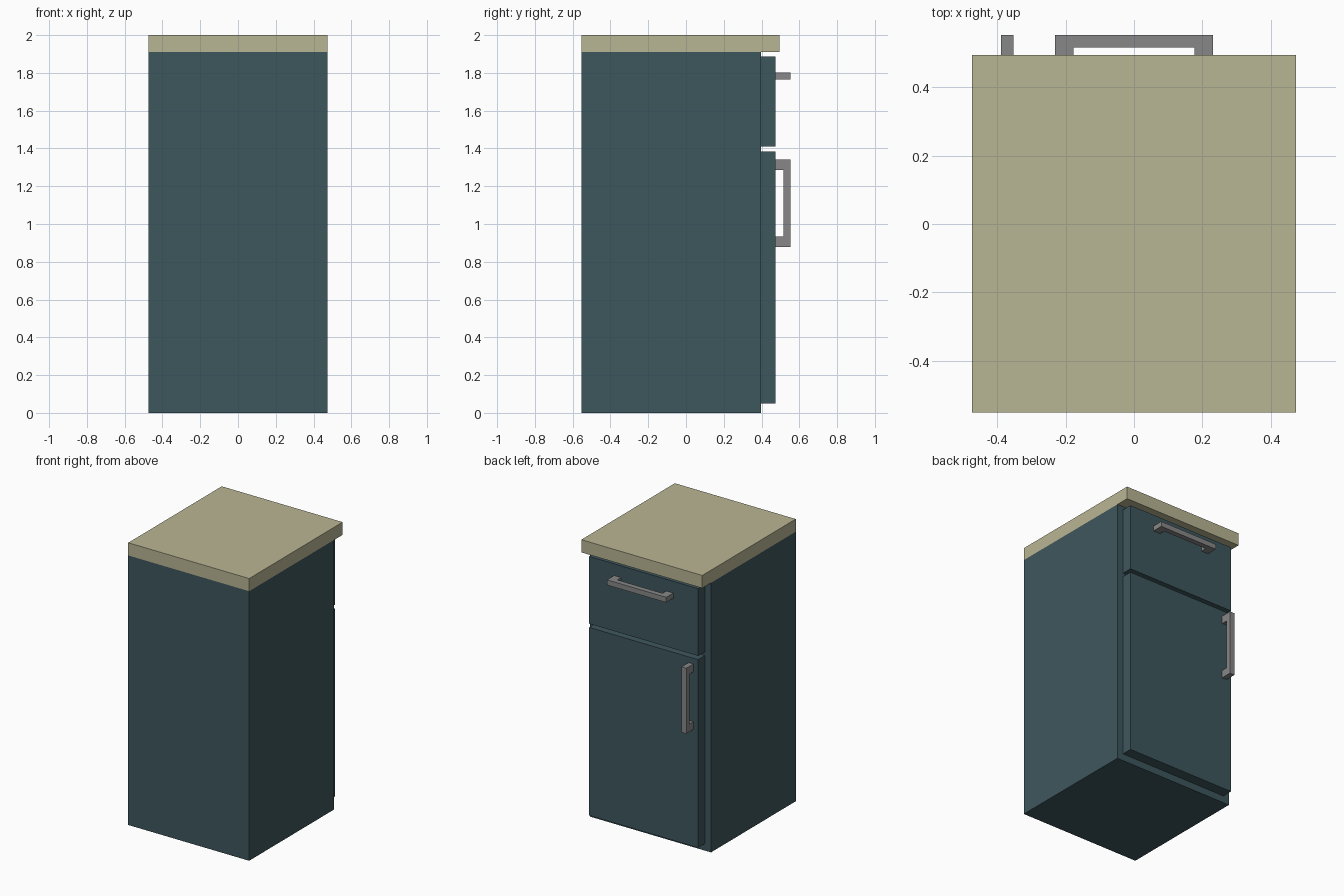
import bpy
import bmesh
from mathutils import Matrix, Vector
from math import pi

cube = bpy.data.objects.get("Cube")
if cube:
    bpy.data.objects.remove(cube, do_unlink=True)


def make_material(name, rgb, roughness):
    mat = bpy.data.materials.new(name)
    mat.use_nodes = True
    mat.diffuse_color = (*rgb, 1)
    shader = mat.node_tree.nodes["Principled BSDF"]
    shader.inputs["Base Color"].default_value = (*rgb, 1)
    shader.inputs["Roughness"].default_value = roughness
    return mat


TEAL = make_material("dark teal paint", (0.048, 0.095, 0.110), 0.6)
TAN = make_material("tan worktop", (0.485, 0.465, 0.296), 0.6)
GREY = make_material("grey metal", (0.242, 0.242, 0.242), 0.5)


def add_object(name, bm, mat):
    bmesh.ops.recalc_face_normals(bm, faces=bm.faces)
    mesh = bpy.data.meshes.new(name)
    bm.to_mesh(mesh)
    bm.free()
    mesh.materials.append(mat)
    obj = bpy.data.objects.new(name, mesh)
    bpy.context.collection.objects.link(obj)
    return obj


def add_box(name, low, high, mat):
    low, high = Vector(low), Vector(high)
    bm = bmesh.new()
    bmesh.ops.create_cube(bm, size=1)
    bmesh.ops.scale(bm, vec=high - low, verts=bm.verts)
    bmesh.ops.translate(bm, vec=(low + high) / 2, verts=bm.verts)
    return add_object(name, bm, mat)


def add_handle(name, location, vertical=False):
    """U-shaped pull: a flat bar on two square posts, lying along x."""
    half, post, reach, bar, thick = 0.232, 0.055, 0.079, 0.037, 0.037
    inner = half - post
    profile = [(-half, 0), (-half, reach), (half, reach), (half, 0),
               (inner, 0), (inner, reach - bar), (-inner, reach - bar), (-inner, 0)]
    bm = bmesh.new()
    face = bm.faces.new([bm.verts.new((x, y, -thick / 2)) for x, y in profile])
    top = bmesh.ops.extrude_face_region(bm, geom=[face])["geom"]
    bmesh.ops.translate(bm, vec=(0, 0, thick),
                        verts=[v for v in top if isinstance(v, bmesh.types.BMVert)])
    if vertical:
        bmesh.ops.rotate(bm, matrix=Matrix.Rotation(pi / 2, 3, 'Y'), verts=bm.verts)
    obj = add_object(name, bm, GREY)
    obj.location = location
    return obj


HALF_X = 0.474      # half width of body and worktop
BACK = -0.552       # flush plain side
BODY_Y = 0.397      # body face carrying the door and drawer
PANEL_Y = 0.474     # outer face of door and drawer
PANEL_X = HALF_X - 0.047

# Carcass and overhanging worktop
add_box("cabinet_body", (-HALF_X, BACK, 0), (HALF_X, BODY_Y, 1.91), TEAL)
add_box("worktop", (-HALF_X, BACK, 1.91), (HALF_X, 0.495, 2.0), TAN)

# Raised door and drawer front
for name, bottom, top in (("door", 0.05, 1.383), ("drawer_front", 1.409, 1.886)):
    add_box(name, (-PANEL_X, BODY_Y, bottom), (PANEL_X, PANEL_Y, top), TEAL)

# Pulls
add_handle("drawer_handle", (0, PANEL_Y, 1.784))
add_handle("door_handle", (-0.371, PANEL_Y, 1.11), vertical=True)
